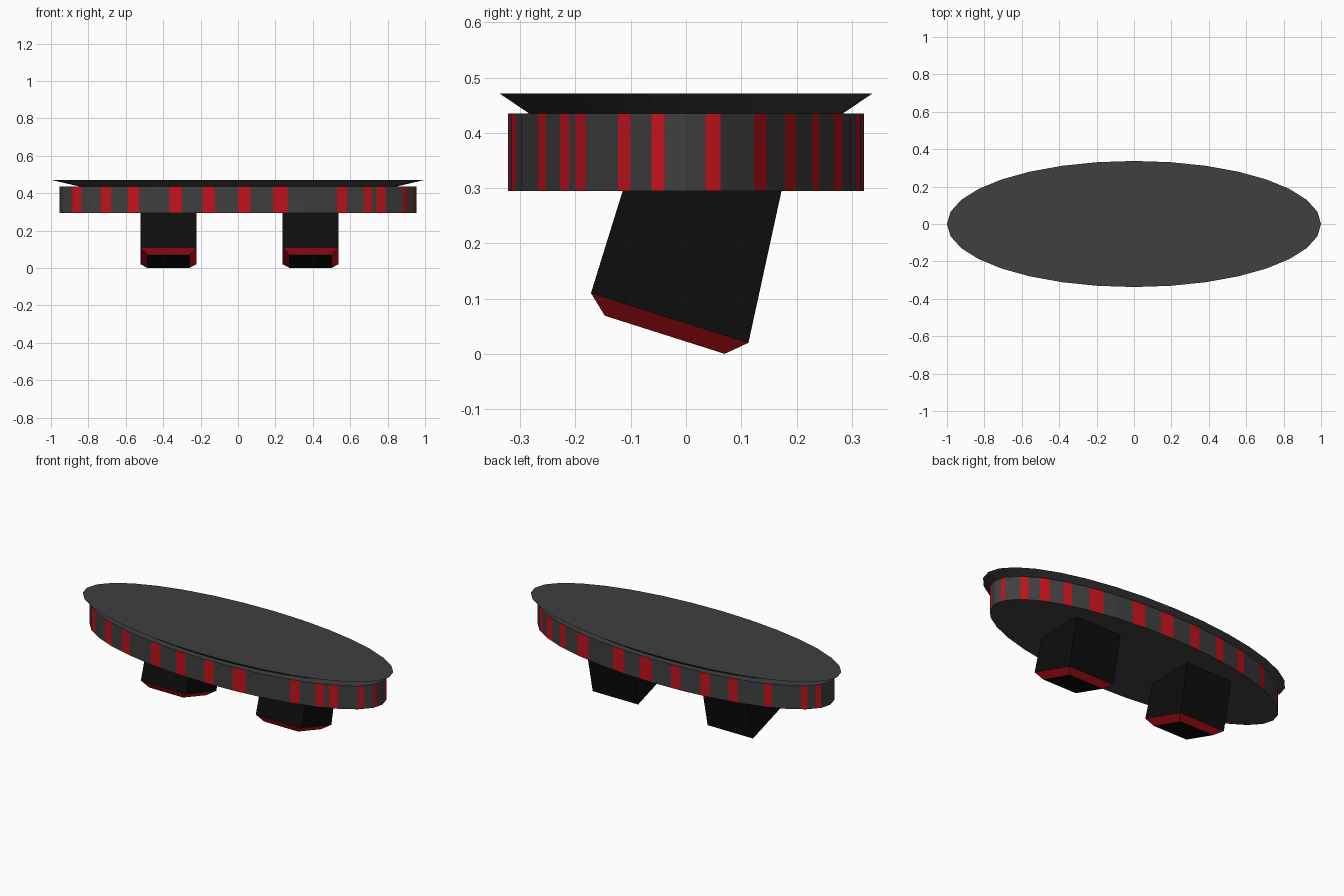
import bpy, bmesh
from math import cos, sin, radians, floor

if "Cube" in bpy.data.objects:
    bpy.data.objects.remove(bpy.data.objects["Cube"])

SIDES = 32


def material(name, rgb):
    m = bpy.data.materials.new(name)
    m.diffuse_color = (*rgb, 1)
    m.use_nodes = True
    m.node_tree.nodes["Principled BSDF"].inputs["Base Color"].default_value = m.diffuse_color
    return m


grey = material("dark_grey", (0.05, 0.05, 0.05))
black = material("black", (0.004, 0.004, 0.004))
red = material("red", (0.55, 0.006, 0.012))


def finish(name, bm, mats):
    bmesh.ops.recalc_face_normals(bm, faces=bm.faces)
    me = bpy.data.meshes.new(name)
    bm.to_mesh(me)
    bm.free()
    for m in mats:
        me.materials.append(m)
    ob = bpy.data.objects.new(name, me)
    bpy.context.collection.objects.link(ob)
    return ob


def on_oval(deg, rx, ry):
    """Point at an angle on a 32-sided oval (between corners: on the flat side)."""
    step = 360 / SIDES
    k = floor(deg / step + 1e-6)
    t = deg / step - k
    a, b = radians(k * step), radians((k + 1) * step)
    return (rx * (cos(a) * (1 - t) + cos(b) * t),
            ry * (sin(a) * (1 - t) + sin(b) * t))


def loft(bm, rings):
    """Closed solid through rings of points; returns side faces of each level."""
    loops = [[bm.verts.new(p) for p in ring] for ring in rings]
    n = len(loops[0])
    levels = []
    for lo, hi in zip(loops, loops[1:]):
        levels.append([bm.faces.new((lo[i], lo[(i + 1) % n], hi[(i + 1) % n], hi[i]))
                       for i in range(n)])
    return levels, bm.faces.new(loops[0]), bm.faces.new(loops[-1])


def oval(angles, rx, ry, z):
    return [(*on_oval(a, rx, ry), z) for a in angles]


corners = [i * 360 / SIDES for i in range(SIDES)]

# Flared top plate
bm = bmesh.new()
loft(bm, [oval(corners, 0.845, 0.284, 0.435), oval(corners, 1.0, 0.337, 0.471)])
finish("top_plate", bm, [grey])

# Oval band with irregular red stripes (start and end angles, anticlockwise from +x)
stripes = [(6.4, 11.25), (22.5, 27), (33.75, 38.4), (45, 48.7), (56.25, 62),
           (73.7, 78.75), (85, 90), (97.4, 101.25), (109, 112.5), (120, 123.75),
           (135, 139), (154.4, 158.2), (164.6, 168.75),
           (201.3, 208.4), (219.5, 224.6), (231.8, 236.3), (247.5, 251.7),
           (258.6, 262.5), (270, 274), (281.25, 286.4), (303.75, 307.8),
           (314.8, 318.9), (321.3, 325.8), (337.5, 341.7), (348.75, 353)]
angles = sorted(set(corners + [a for s in stripes for a in s]))
bm = bmesh.new()
levels, _, _ = loft(bm, [oval(angles, 0.955, 0.322, 0.295),
                         oval(angles, 0.955, 0.322, 0.435)])
for i, f in enumerate(levels[0]):
    mid = (angles[i] + (angles + [360])[i + 1]) / 2
    if any(s < mid < e for s, e in stripes):
        f.material_index = 1
finish("striped_band", bm, [grey, red])


# Slanted legs with red chamfered feet
def leg_ring(cx, half, front, back):
    return [(cx - half, *front), (cx + half, *front),
            (cx + half, *back), (cx - half, *back)]


for name, cx in (("left_leg", -0.372), ("right_leg", 0.388)):
    bm = bmesh.new()
    levels, _, _ = loft(bm, [
        leg_ring(cx, 0.112, (-0.147, 0.069), (0.07, 0.0)),
        leg_ring(cx, 0.15, (-0.172, 0.11), (0.113, 0.02)),
        leg_ring(cx, 0.15, (-0.113, 0.30), (0.174, 0.30))])
    for f in levels[0]:
        f.material_index = 1
    finish(name, bm, [black, red])
